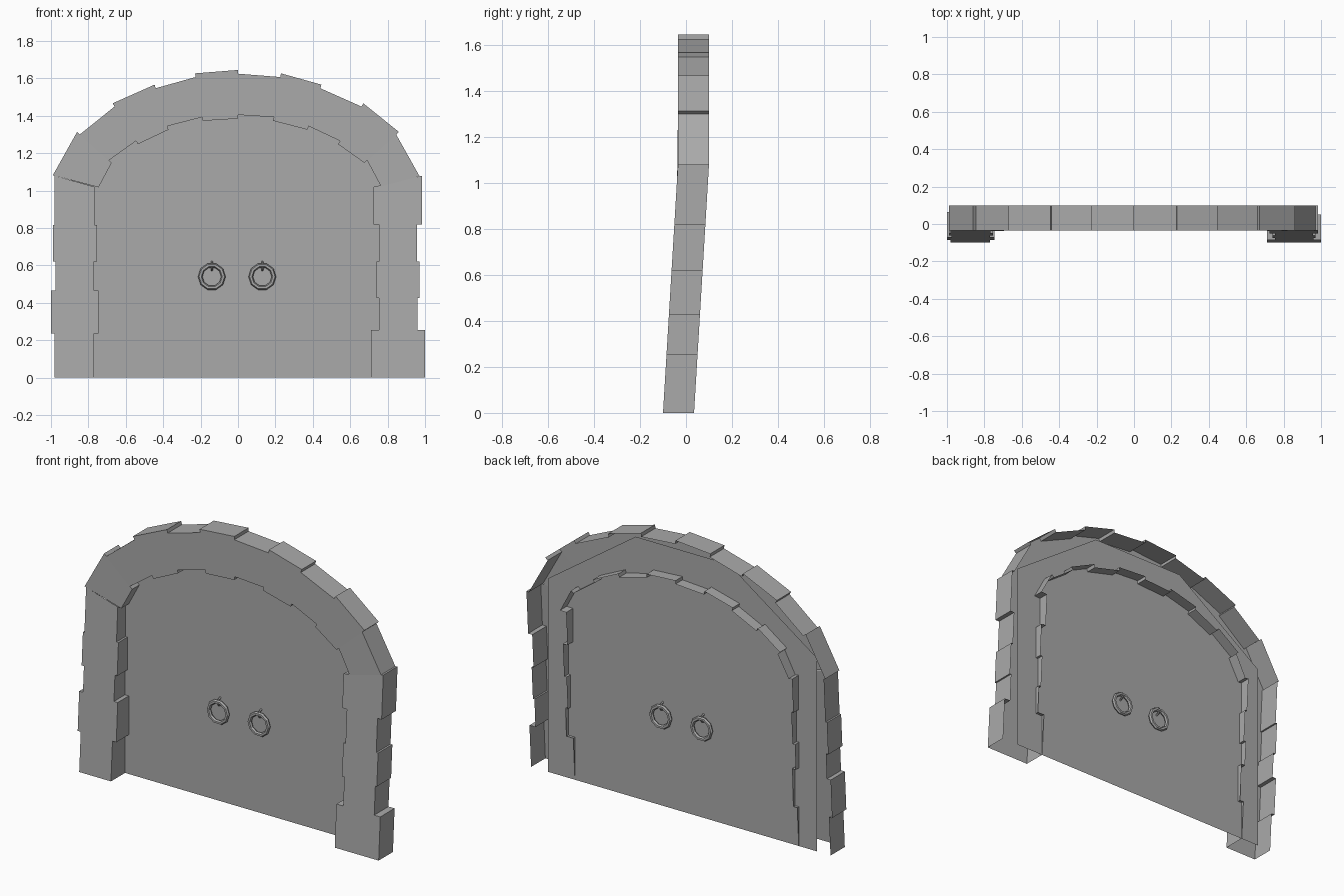
import bpy, bmesh, math
from mathutils import Vector

cube = bpy.data.objects.get("Cube")
if cube:
    bpy.data.objects.remove(cube, do_unlink=True)

grey = bpy.data.materials.new("stone_grey")
grey.use_nodes = True
colour = (0.4, 0.4, 0.4, 1)
grey.diffuse_color = colour
grey.node_tree.nodes["Principled BSDF"].inputs["Base Color"].default_value = colour

SPRING = 1.08      # height where the leaning columns meet the upright arch
LEAN = 0.065
PANEL_Y = 0.033


def finish(name, bm):
    mesh = bpy.data.meshes.new(name)
    bm.to_mesh(mesh)
    bm.free()
    obj = bpy.data.objects.new(name, mesh)
    bpy.context.scene.collection.objects.link(obj)
    mesh.materials.append(grey)
    return obj


def place(p, y):
    """Put a profile point at depth y, following the lean of the columns."""
    x, z = p
    return (x, y - LEAN * max(0, 1 - z / SPRING), z)


def mirror(points):
    return [(-x, z) for x, z in points]


# Joint lines between stones, running from the left foot over the arch
outer_half = [(0.98, 1.08), (0.853, 1.307), (0.665, 1.458), (0.443, 1.557), (0.228, 1.617)]
inner_half = [(0.755, 1.02), (0.683, 1.155), (0.54, 1.257), (0.375, 1.335), (0.19, 1.383)]
left_z = [0, 0.235, 0.467, 0.62, 0.815]
right_z = [0.82, 0.62, 0.425, 0.255, 0]


def joints(half, crown, x):
    return ([(-x, z) for z in left_z] + mirror(half) + [(0, crown)]
            + half[::-1] + [(x, z) for z in right_z])


outer = joints(outer_half, 1.635, 0.97)
inner = joints(inner_half, 1.395, 0.75)

# How far each stone stands out from, or into, the base curves
arch_step = [0.01, -0.01] * 5
outer_step = [0.01, 0.03, 0.005, 0.02, 0.01] + arch_step + [0.015, -0.012, 0, -0.01, 0.03]
inner_step = [0.02, -0.005, 0.02, 0.005, 0.018] + [-s for s in arch_step] \
    + [-0.025, 0.005, -0.01, 0.005, -0.04]


def stone_edge(i, base, steps, x):
    """The two ends of one stone's edge, moved along its joint lines."""
    ends = []
    column = i < 5 or i >= len(steps) - 5
    for j in (i, i + 1):
        p = Vector(base[j])
        if column:
            side = -1 if i < 5 else 1
            ends.append(Vector((side * (x + steps[i]), p.y)))
        else:
            ends.append(p + (Vector(outer[j]) - Vector(inner[j])).normalized() * steps[i])
    return ends


# Stone surround: front faces, outer and inner walls, open at the back
FRONT, BACK = -0.035, 0.1
bm = bmesh.new()
rims = {"outer": [], "inner": []}
for i in range(len(outer_step)):
    a, b = stone_edge(i, outer, outer_step, 0.97)
    c, d = stone_edge(i, inner, inner_step, 0.75)
    bm.faces.new([bm.verts.new(place(p, FRONT)) for p in (a, b, d, c)])
    rims["outer"] += [a, b]
    rims["inner"] += [c, d]
for rim in rims.values():
    for p, q in zip(rim, rim[1:]):
        if (p - q).length > 0.001:
            bm.faces.new([bm.verts.new(place(*v)) for v in
                          ((p, FRONT), (p, BACK), (q, BACK), (q, FRONT))])
bmesh.ops.remove_doubles(bm, verts=bm.verts, dist=0.0005)
bmesh.ops.recalc_face_normals(bm, faces=bm.faces)
finish("stone_arch", bm)

# Door panel, a single sheet running behind the stones
bm = bmesh.new()
half = [(0.89, 0), (0.89, 1.155), (0.31, 1.56)]
bm.faces.new([bm.verts.new((x, PANEL_Y, z)) for x, z in half + mirror(half)[::-1]])
bm.normal_update()
if bm.faces[:][0].normal.y > 0:
    bmesh.ops.reverse_faces(bm, faces=bm.faces)
finish("door_panel", bm)


def torus(name, location, rotation, major, minor, sides):
    bpy.ops.mesh.primitive_torus_add(
        location=location, rotation=rotation, major_radius=major,
        minor_radius=minor, major_segments=sides, minor_segments=6)
    obj = bpy.context.object
    obj.name = name
    obj.data.materials.append(grey)


# Pull rings on both sides of the door, held by a staple through the panel
quarter = math.pi / 2
for side, x in (("right", -0.14), ("left", 0.13)):
    for face, y in (("front", -0.02), ("back", 0.02)):
        torus(f"{face}_{side}_ring", (x, PANEL_Y + y, 0.54), (quarter, 0, 0), 0.062, 0.012, 10)
    torus(f"{side}_staple", (x, PANEL_Y, 0.597), (0, quarter, 0), 0.022, 0.006, 8)
